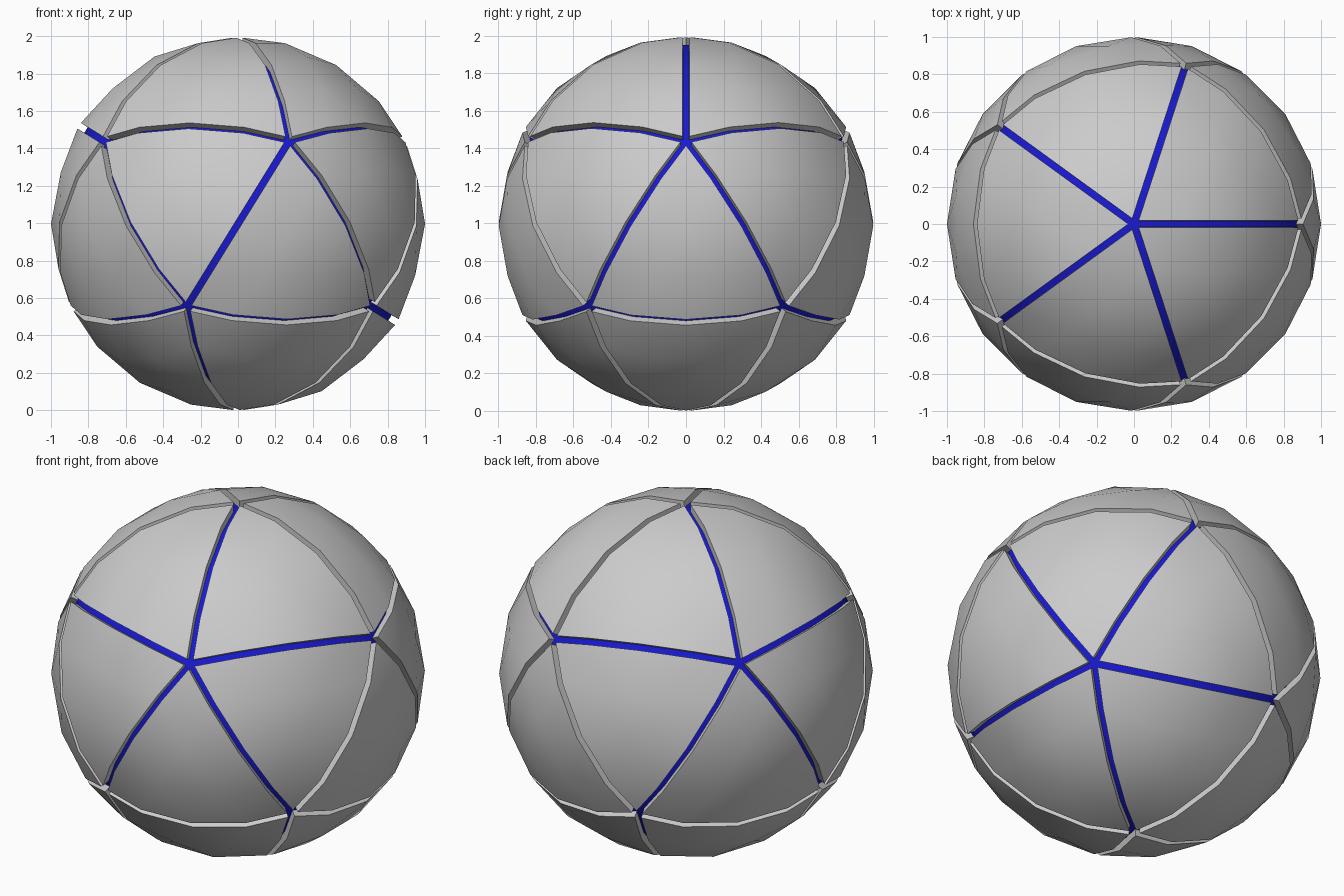
import bpy, bmesh
from mathutils import Vector

if "Cube" in bpy.data.objects:
    bpy.data.objects.remove(bpy.data.objects["Cube"])

SEAM = 0.018    # half width of the groove
FLOOR = 0.955   # radius of the groove floor
CENTRE_Z = 0.996


def make_object(name, bm, drop, material=None):
    """Copy bm without the faces listed by index, and add it as an object."""
    part = bm.copy()
    part.faces.ensure_lookup_table()
    bmesh.ops.delete(part, geom=[part.faces[i] for i in drop], context='FACES')
    bmesh.ops.remove_doubles(part, verts=part.verts, dist=0.0005)
    mesh = bpy.data.meshes.new(name)
    part.to_mesh(mesh)
    part.free()
    obj = bpy.data.objects.new(name, mesh)
    bpy.context.collection.objects.link(obj)
    obj.location.z = CENTRE_Z
    if material:
        mesh.materials.append(material)
    bpy.ops.object.select_all(action='DESELECT')
    obj.select_set(True)
    bpy.context.view_layer.objects.active = obj
    bpy.ops.object.shade_smooth_by_angle(angle=0.52)
    return obj


# Directions of the 20 large triangles
base = bmesh.new()
bmesh.ops.create_icosphere(base, subdivisions=1, radius=1)
directions = [f.calc_center_median().normalized() for f in base.faces]
base.free()

# Ball, cut apart along the borders of the large triangles
bm = bmesh.new()
bmesh.ops.create_icosphere(bm, subdivisions=3, radius=1)


def panel_of(face):
    c = face.calc_center_median()
    return max(range(20), key=lambda i: directions[i].dot(c))


seams = [e for e in bm.edges
         if panel_of(e.link_faces[0]) != panel_of(e.link_faces[1])]
bmesh.ops.split_edges(bm, edges=seams)

# Groove floor ring, then wall ring, around every triangle
top = list(bm.faces)
floor = bmesh.ops.inset_region(bm, faces=top, thickness=SEAM,
                               use_boundary=True, use_even_offset=True)['faces']
walls = bmesh.ops.inset_region(bm, faces=top, thickness=0.0,
                               use_boundary=True)['faces']
for v in {v for f in floor for v in f.verts}:
    v.co = v.co.normalized() * FLOOR

bm.faces.index_update()
floor_ids = [f.index for f in floor]
other_ids = [f.index for f in top + walls]

blue = bpy.data.materials.new("blue")
blue.diffuse_color = (0.01, 0.01, 0.65, 1)
blue.use_nodes = True
blue.node_tree.nodes["Principled BSDF"].inputs["Base Color"].default_value = blue.diffuse_color

make_object("panels", bm, floor_ids)
make_object("groove_floor", bm, other_ids, blue)
bm.free()
